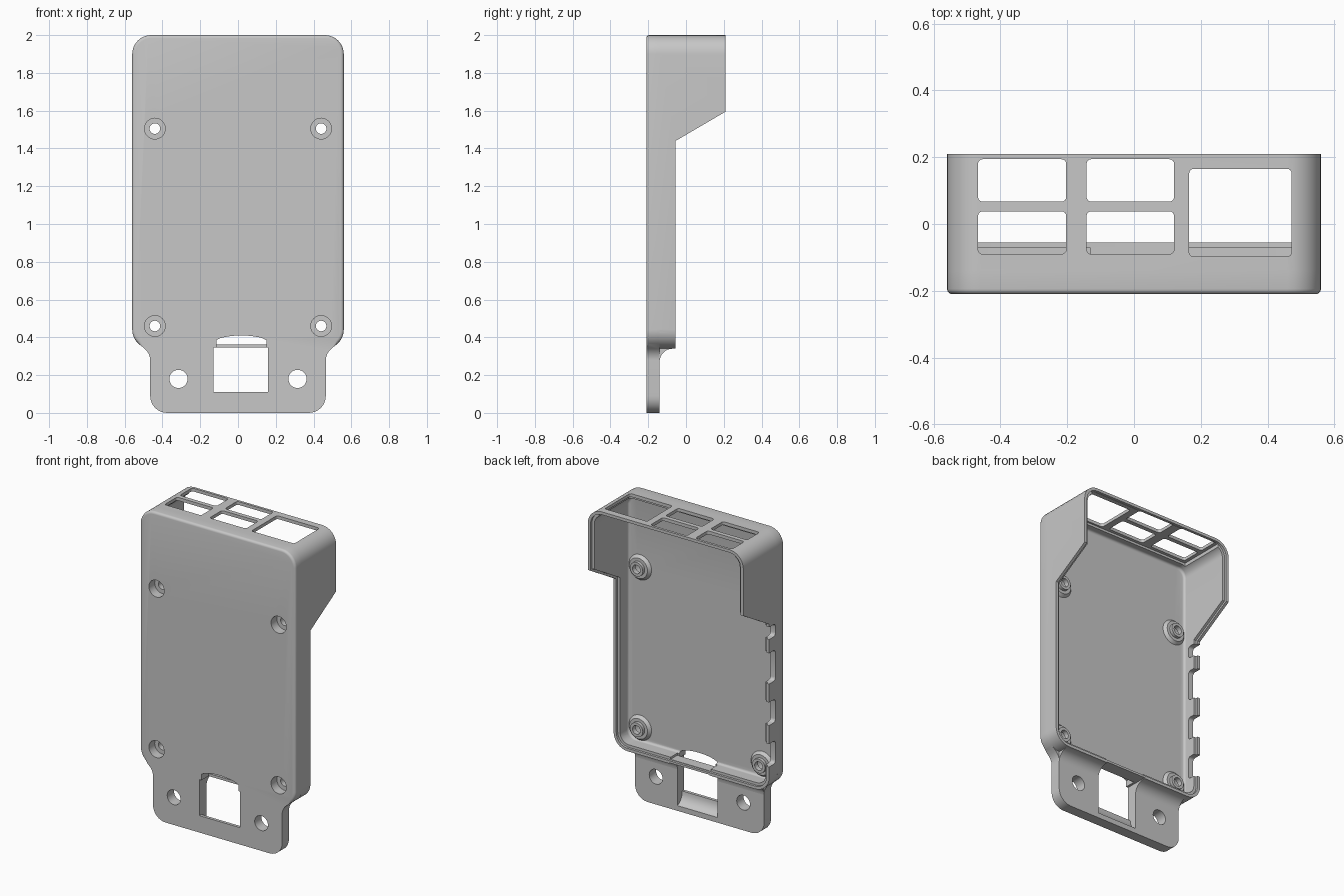
import bpy, bmesh, math
from mathutils import Vector

cube = bpy.data.objects.get("Cube")
if cube:
    bpy.data.objects.remove(cube, do_unlink=True)

grey = bpy.data.materials.new("plain grey")
grey.use_nodes = True
COLOUR = (0.57, 0.57, 0.57, 1)
grey.diffuse_color = COLOUR
grey.node_tree.nodes["Principled BSDF"].inputs["Base Color"].default_value = COLOUR

FRONT, FLOOR, TAB, RIM, BACK = -0.21, -0.157, -0.14, -0.055, 0.21
WALL, LIP = 0.036, 0.019


def rounded(corners, seg=8):
    """Turn (u, v, radius) corners into an outline with filleted corners."""
    out = []
    for i, (u, v, r) in enumerate(corners):
        p = Vector((u, v))
        a = (Vector(corners[i - 1][:2]) - p).normalized()
        b = (Vector(corners[(i + 1) % len(corners)][:2]) - p).normalized()
        if r == 0:
            out.append(p)
            continue
        half = a.angle(b) / 2
        centre = p + (a + b).normalized() * (r / math.sin(half))
        start, end = p + a * (r / math.tan(half)) - centre, p + b * (r / math.tan(half)) - centre
        turn = start.angle(end)
        for k in range(seg + 1):
            t = k / seg
            w = (start * math.sin((1 - t) * turn) + end * math.sin(t * turn)) / math.sin(turn)
            out.append(centre + w)
    return out


def rect(u0, v0, u1, v1, r=0, seg=8):
    return rounded([(u0, v0, r), (u1, v0, r), (u1, v1, r), (u0, v1, r)], seg)


def circle(u, v, r, n=32):
    return [(u + r * math.cos(i * math.tau / n), v + r * math.sin(i * math.tau / n)) for i in range(n)]


def prism(name, outline, axis, lo, hi, edge=0, above=0):
    """Extrude an outline along an axis; edge rounds the low rim where z exceeds above."""
    bm = bmesh.new()

    def place(p, d):
        return {"x": (d, p[0], p[1]), "y": (p[0], d, p[1]), "z": (p[0], p[1], d)}[axis]
    low = [bm.verts.new(place(p, lo)) for p in outline]
    high = [bm.verts.new(place(p, hi)) for p in outline]
    cap = bm.faces.new(low)
    bm.faces.new(high)
    for i in range(len(low)):
        bm.faces.new((low[i - 1], low[i], high[i], high[i - 1]))
    bmesh.ops.recalc_face_normals(bm, faces=bm.faces)
    if edge:
        rim = [e for e in cap.edges if min(v.co.z for v in e.verts) > above]
        bmesh.ops.bevel(bm, geom=rim, offset=edge, segments=4, profile=0.5, affect="EDGES")
    return make(name, bm)


def make(name, bm):
    mesh = bpy.data.meshes.new(name)
    bm.to_mesh(mesh)
    bm.free()
    mesh.materials.append(grey)
    ob = bpy.data.objects.new(name, mesh)
    bpy.context.collection.objects.link(ob)
    return ob


def carve(target, cutter, operation="DIFFERENCE"):
    """Apply one boolean and discard the cutter."""
    cutter.hide_render = True
    mod = target.modifiers.new("carve", "BOOLEAN")
    mod.operation, mod.solver, mod.object = operation, "EXACT", cutter
    bpy.context.view_layer.objects.active = target
    bpy.ops.object.modifier_apply(modifier=mod.name)
    bpy.data.objects.remove(cutter, do_unlink=True)


def body(inset):
    return rect(-0.56 + inset, 0.34 + inset, 0.56 - inset, 2 - inset, 0.1 - inset)


def beyond(d):
    """Side region behind the stepped rear edge, moved forward by d."""
    return [(BACK - d, 2.2), (BACK - d, 1.595 + d / 2), (RIM - d, 1.44 + d / 2),
            (RIM - d, 0.1), (0.5, 0.1), (0.5, 2.2)]


# Front plate with mounting tab and a shallow rounded pocket
half = [(0.465, 0, 0.09), (0.465, 0.315, 0.08), (0.56, 0.395, 0.1), (0.56, 2, 0.1)]
outline = rounded(half + [(-x, z, r) for x, z, r in reversed(half)])
case = prism("case", outline, "y", FRONT, TAB, 0.016, 0.35)
carve(case, prism("cut", body(WALL), "y", FLOOR, -0.1, 0.015))

# Walls and rear hood, with a stepped inner lip along the rim
walls = prism("walls", body(0), "y", TAB, BACK)
carve(walls, prism("cut", body(WALL), "y", -0.3, 0.4))
carve(walls, prism("cut", beyond(0), "x", -1, 1))
lip = prism("cut", body(LIP), "y", -0.3, 0.4)
carve(lip, prism("cut", beyond(0.015), "x", -1, 1), "INTERSECT")
carve(walls, lip)

# Thinned top with port openings
carve(walls, prism("cut", rect(-0.49, -0.11, 0.49, 0.197), "z", 1.9, 1.979))
ports = [(0.165, -0.098, 0.472, 0.165)]
for x0, x1 in ((-0.467, -0.203), (-0.142, 0.12)):
    ports += [(x0, 0.067, x1, 0.194), (x0, -0.09, x1, 0.038)]
for port in ports:
    carve(walls, prism("cut", rect(*port, 0.014, 4), "z", 1.9, 2.1))

# Notches along one side wall
for z0, z1 in ((0.51, 0.66), (0.78, 0.93), (1.05, 1.25), (1.34, 1.42)):
    carve(walls, prism("cut", rect(-0.12, z0, 0.1, z1, 0.02, 4), "x", -0.7, -0.5))

# Cable passage through the lower wall
carve(walls, prism("cut", rect(-0.13, 0.362, 0.16, 0.42), "y", -0.3, 0))
carve(case, walls, "UNION")

# Concave blend between the tab and the lower wall
arc = [(-0.07 - 0.07 * math.cos(t * math.pi / 16), 0.27 + 0.07 * math.sin(t * math.pi / 16))
       for t in range(9)]
tab_blend = prism("tab_blend", arc + [(TAB, 0.34)], "x", -0.465, 0.465)

# Cable window with a curved sill and arched slot above
for part in (case, tab_blend):
    carve(part, prism("cut", rect(-0.13, 0.11, 0.16, 0.345), "y", -0.3, 0.1))
ramp = [(-0.12 - 0.07 * math.cos(t * math.pi / 16), 0.03 + 0.08 * (1 - math.sin(t * math.pi / 16)))
        for t in range(9)]
carve(case, prism("cut", ramp + [(-0.12, 0.12), (-0.19, 0.12)], "x", -0.13, 0.16))
arch = [(0.15 - 0.265 * t / 12, 0.385 + 0.025 * math.sin(math.pi * t / 12) ** 0.6)
        for t in range(1, 12)]
slot = [(-0.115, 0.33), (0.15, 0.33), (0.15, 0.385)] + arch + [(-0.115, 0.385)]
carve(case, prism("cut", slot, "y", -0.3, TAB + 0.001))

# Tab holes, counterbored screw holes and screw bosses
for side in (-1, 1):
    carve(case, prism("cut", circle(side * 0.315, 0.18, 0.048), "y", -0.3, 0))
    for z in (0.46, 1.505):
        x = side * 0.44
        carve(case, prism("cut", circle(x, z, 0.055), "y", -0.3, -0.1))
        bm = bmesh.new()
        profile = [(0.055, FLOOR), (0.082, FLOOR), (0.066, -0.138), (0.046, -0.138),
                   (0.046, -0.118), (0.028, -0.118), (0.028, -0.15), (0.055, -0.15)]
        rings = [[bm.verts.new((px, y, pz)) for px, pz in circle(x, z, r)] for r, y in profile]
        for k, ring in enumerate(rings):
            prev = rings[k - 1]
            for i in range(len(ring)):
                bm.faces.new((prev[i - 1], prev[i], ring[i], ring[i - 1]))
        bmesh.ops.recalc_face_normals(bm, faces=bm.faces)
        make(("lower" if z < 1 else "upper") + ("_right" if side < 0 else "_left") + "_screw_boss", bm)

# Smooth curved faces, crisp edges
bpy.ops.object.select_all(action="DESELECT")
for ob in bpy.context.scene.objects:
    if ob.type == "MESH" and grey.name in ob.data.materials:
        ob.select_set(True)
        bpy.context.view_layer.objects.active = ob
bpy.ops.object.shade_smooth_by_angle(angle=math.radians(30))
